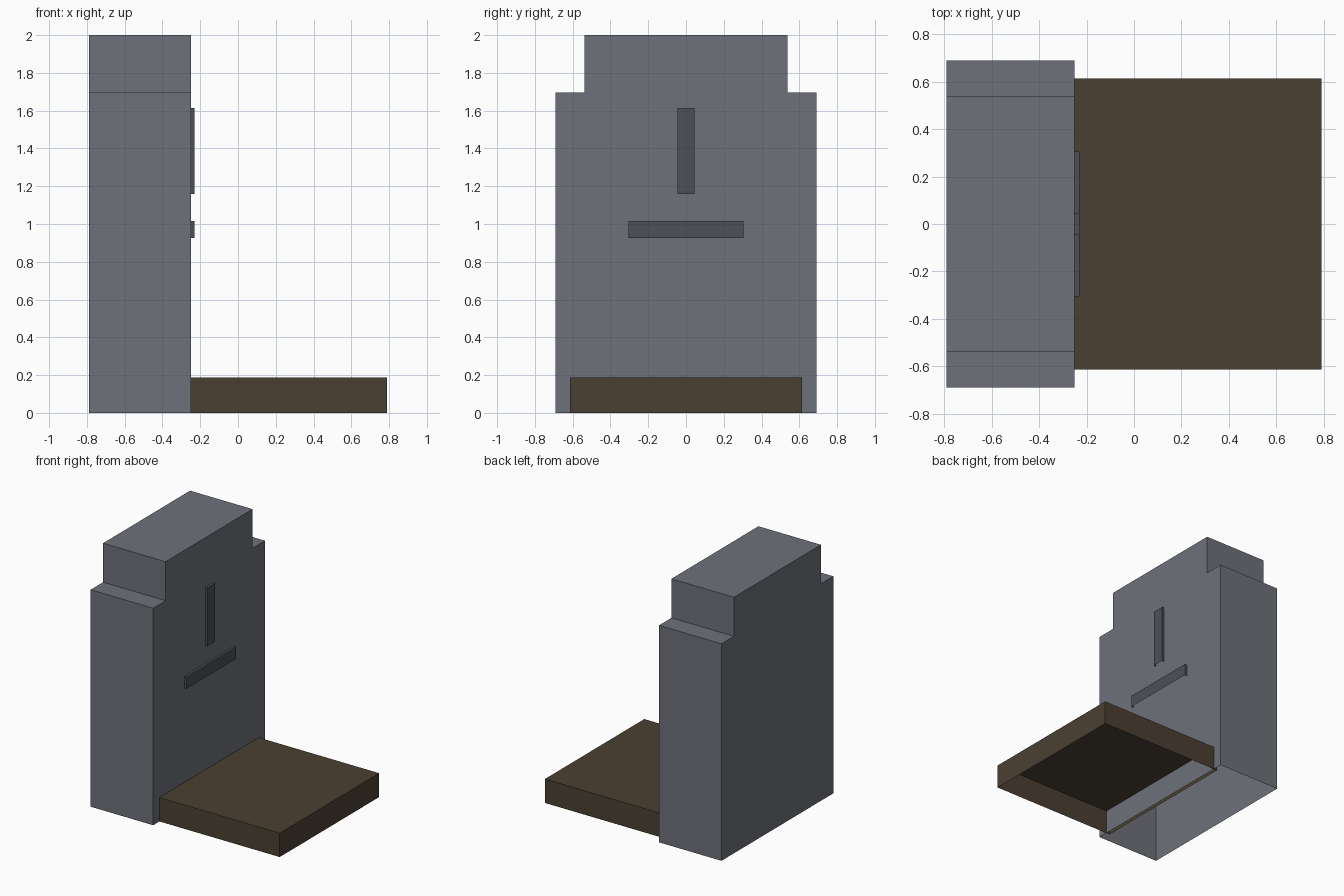
import bpy, bmesh

if "Cube" in bpy.data.objects:
    bpy.data.objects.remove(bpy.data.objects["Cube"])


def material(name, color):
    m = bpy.data.materials.new(name)
    m.diffuse_color = (*color, 1.0)
    m.use_nodes = True
    m.node_tree.nodes["Principled BSDF"].inputs["Base Color"].default_value = m.diffuse_color
    return m


stone = material("grey stone", (0.156, 0.165, 0.195))
dark_stone = material("dark stone", (0.072, 0.080, 0.098))
soil = material("brown soil", (0.070, 0.051, 0.032))


def open_prism(name, profile, x0, x1, mat):
    """Extrude a (y, z) profile from x0 to x1, leaving the underside open."""
    bm = bmesh.new()
    back = [bm.verts.new((x0, y, z)) for y, z in profile]
    front = [bm.verts.new((x1, y, z)) for y, z in profile]
    bm.faces.new(front)
    bm.faces.new(back[::-1])
    # The profile starts and ends on the ground: its closing edge stays open
    for i in range(len(profile) - 1):
        bm.faces.new((back[i], back[i + 1], front[i + 1], front[i]))
    bmesh.ops.recalc_face_normals(bm, faces=bm.faces)
    mesh = bpy.data.meshes.new(name)
    bm.to_mesh(mesh)
    bm.free()
    mesh.materials.append(mat)
    obj = bpy.data.objects.new(name, mesh)
    bpy.context.collection.objects.link(obj)
    return obj


def open_box(name, half_width, z0, z1, x0, x1, mat):
    w = half_width
    return open_prism(name, [(w, z0), (w, z1), (-w, z1), (-w, z0)], x0, x1, mat)


# Upright slab with stepped shoulders
half = [(0.69, 0), (0.69, 1.695), (0.537, 1.695), (0.537, 2.0)]
outline = half + [(-y, z) for y, z in reversed(half)]
open_prism("headstone", outline, -0.79, -0.25, stone)

# Raised bars on the face
open_box("upright_bar", 0.046, 1.16, 1.615, -0.27, -0.23, dark_stone)
open_box("cross_bar", 0.305, 0.925, 1.017, -0.27, -0.23, dark_stone)

# Low earth bed, tucked slightly into the slab
open_box("earth_bed", 0.613, 0.0, 0.187, -0.28, 0.79, soil)
